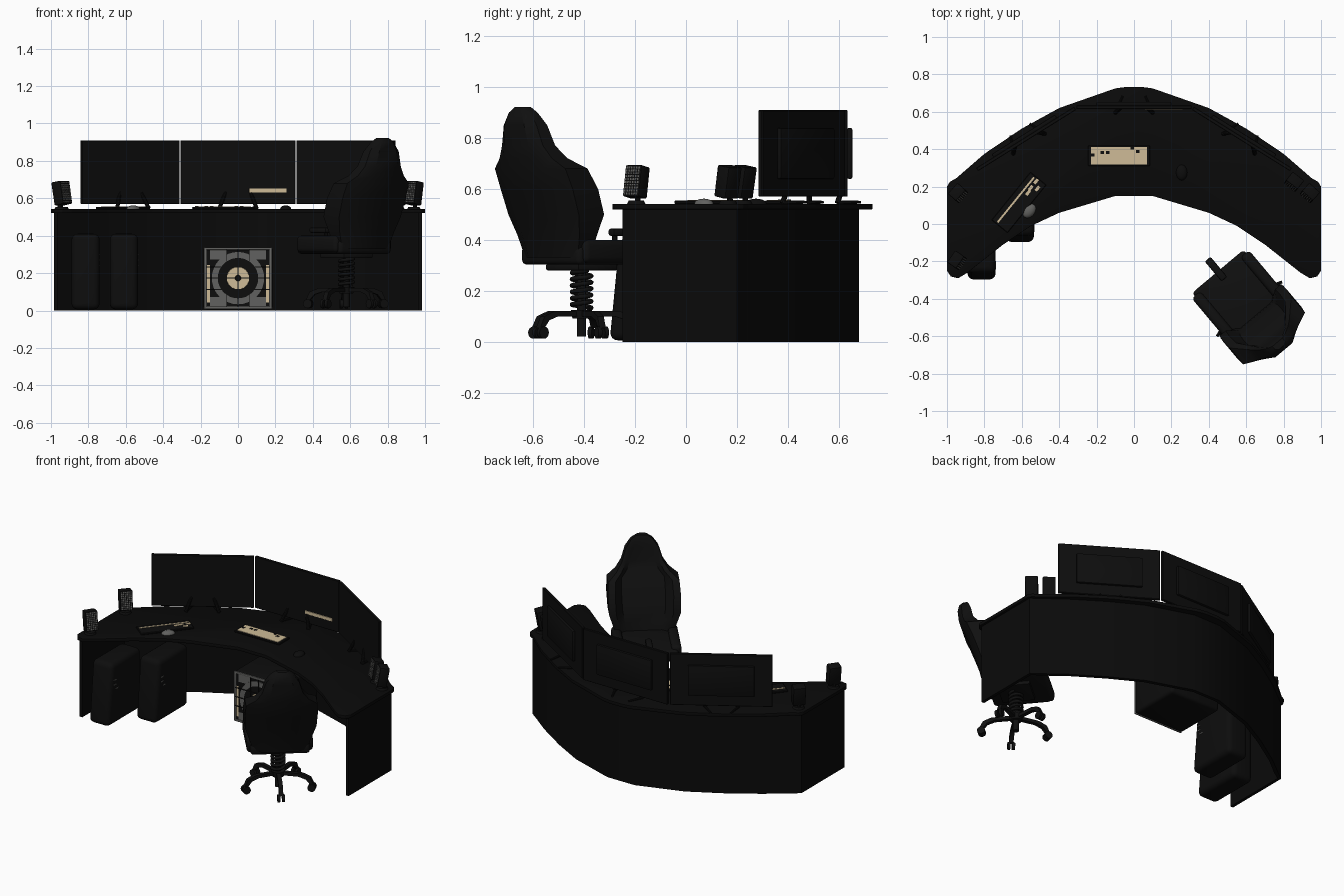
import bpy, bmesh, math
from mathutils import Matrix, Vector

if "Cube" in bpy.data.objects:
    bpy.data.objects.remove(bpy.data.objects["Cube"])

T = lambda x, y, z=0: Matrix.Translation((x, y, z))
R = lambda deg, ax: Matrix.Rotation(math.radians(deg), 4, ax)
I = Matrix.Identity(4)

def mat(name, r, g, b):
    m = bpy.data.materials.new(name)
    m.diffuse_color = (r, g, b, 1)
    m.use_nodes = True
    m.node_tree.nodes["Principled BSDF"].inputs["Base Color"].default_value = m.diffuse_color
    return m

DESK = mat("desk black", .003, .003, .003)
PLASTIC = mat("plastic black", .004, .004, .004)
CHAIR = mat("chair black", .005, .005, .005)
GREY = mat("grille grey", .12, .12, .115)
TAN = mat("pale tan", .62, .50, .31)

def make(name, bm, m, M=I, bevel=0, segs=2):
    bmesh.ops.recalc_face_normals(bm, faces=bm.faces)
    if bevel:
        bmesh.ops.bevel(bm, geom=bm.edges[:], offset=bevel, segments=segs,
                        profile=.5, affect='EDGES', clamp_overlap=True)
    me = bpy.data.meshes.new(name)
    bm.to_mesh(me)
    bm.free()
    me.materials.append(m)
    me.polygons.foreach_set("use_smooth", [True] * len(me.polygons))
    me.set_sharp_from_angle(angle=math.radians(35))
    ob = bpy.data.objects.new(name, me)
    bpy.context.collection.objects.link(ob)
    ob.matrix_world = M
    return ob

def box(name, size, loc, m, M=I, bevel=0, segs=2):
    bm = bmesh.new()
    bmesh.ops.create_cube(bm, size=1, matrix=Matrix.Translation(loc) @ Matrix.Diagonal((*size, 1)))
    return make(name, bm, m, M, bevel, segs)

def cyl(name, r1, r2, h, m, M=I, n=24):
    bm = bmesh.new()
    bmesh.ops.create_cone(bm, cap_ends=True, segments=n, radius1=r1, radius2=r2, depth=h)
    return make(name, bm, m, M)

def prism(name, pts, z0, z1, m, M=I, bevel=0):
    bm = bmesh.new()
    f = bm.faces.new([bm.verts.new((x, y, z0)) for x, y in pts])
    g = bmesh.ops.extrude_face_region(bm, geom=[f])["geom"]
    bmesh.ops.translate(bm, vec=(0, 0, z1 - z0), verts=[v for v in g if isinstance(v, bmesh.types.BMVert)])
    return make(name, bm, m, M, bevel)

def bar(name, a, b, r, m, M=I):
    a, b = Vector(a), Vector(b)
    d = b - a
    return cyl(name, r, r * .7, d.length, m,
               M @ Matrix.Translation((a + b) / 2) @ d.to_track_quat('Z', 'Y').to_matrix().to_4x4(), 10)

def ring(name, r0, r1, h, m, M, n=32):
    bm = bmesh.new()
    rows = [[bm.verts.new((r * math.cos(k * math.tau / n), r * math.sin(k * math.tau / n), z))
             for k in range(n)] for r, z in ((r0, 0), (r1, 0), (r1, h), (r0, h))]
    for i in range(4):
        for k in range(n):
            a, b = rows[i], rows[(i + 1) % 4]
            bm.faces.new((a[k], a[(k + 1) % n], b[(k + 1) % n], b[k]))
    return make(name, bm, m, M)

def mirrored(half):
    return half + [(-x, y) for x, y in reversed(half)]

# curved desk: top slab and wrap-round panel
top = mirrored([(.1, .15), (.4, .06), (.55, -.01), (.7, -.11), (.89, -.26), (.94, -.29), (.98, -.28), (1, -.25),
                (1, .2), (.985, .225), (.95, .245), (.8, .375), (.6, .51), (.4, .62), (.1, .725), (.04, .733)])
prism("desk_top", top, .52, .542, DESK, bevel=.003)
outer = [(.985, -.25), (.985, .2), (.93, .24), (.8, .34), (.6, .47), (.4, .58), (.1, .68)]
inner = [(.965, -.25), (.965, .19), (.91, .225), (.79, .32), (.59, .448), (.39, .558), (.09, .658)]
prism("desk_panel", mirrored(outer) + list(reversed(mirrored(inner))), 0, .52, DESK)

# three monitors on splayed stands
for name, x, y, a in (("left", -.577, .455, 32), ("centre", 0, .625, 0), ("right", .577, .455, -32)):
    M = T(x, y) @ R(a, 'Z')
    box(name + "_screen", (.617, .02, .34), (0, 0, .74), PLASTIC, M, .003, 1)
    box(name + "_screen_back", (.4, .02, .2), (0, .018, .74), PLASTIC, M, .006)
    for s in (-1, 1):
        bar(name + "_stand_leg", (s * .1, -.03, .545), (s * .04, .02, .7), .011, PLASTIC, M)
        bar(name + "_stand_foot", (s * .1, -.03, .548), (s * .06, .06, .548), .008, PLASTIC, M)
box("screen_panel_light", (.2, .004, .022), (.16, .614, .642), TAN, I, .001, 1)

# keyboards and mice
def keyboard(name, M, full):
    box(name + "_body", (.33, .11, .012), (0, 0, .548), PLASTIC, M, .003, 1)
    if full:
        box(name + "_deck", (.3, .092, .006), (0, 0, .554), TAN, M)
        for kx, ky in ((-.14, .005), (-.09, .018), (-.06, .018), (.07, .04), (.1, .022)):
            box(name + "_key", (.018, .016, .006), (kx, ky, .556), PLASTIC, M)
    else:
        box(name + "_edge_strip", (.31, .01, .006), (0, .022, .554), TAN, M)
        for kx, ky in ((.07, -.005), (.1, .0), (.12, -.03), (.145, .0)):
            box(name + "_key", (.03, .016, .006), (kx, ky, .554), TAN, M)
keyboard("main_keyboard", T(-.08, .365), True)
keyboard("side_keyboard", T(-.615, .115) @ R(51, 'Z'), False)

def mouse(name, x, y, a, m):
    bm = bmesh.new()
    bmesh.ops.create_uvsphere(bm, u_segments=20, v_segments=10, radius=1,
                              matrix=Matrix.Diagonal((.03, .042, .02, 1)))
    bmesh.ops.bisect_plane(bm, geom=bm.verts[:] + bm.edges[:] + bm.faces[:], plane_co=(0, 0, 0),
                           plane_no=(0, 0, -1), clear_outer=True)
    make(name, bm, m, T(x, y, .542) @ R(a, 'Z'))
mouse("main_mouse", .255, .275, 0, PLASTIC)
mouse("side_mouse", -.56, .07, -40, GREY)

# desk speakers with dotted grilles
for x, y, a in ((-.945, -.195, 55), (-.94, .165, 48), (.855, .225, -38), (.94, .165, -42)):
    M = T(x, y) @ R(a, 'Z')
    cyl("speaker_base", .036, .03, .012, PLASTIC, M @ T(0, 0, .548))
    bar("speaker_stem", (0, .01, .55), (0, .01, .6), .012, PLASTIC, M)
    S = M @ T(0, 0, .628) @ R(-10, 'X')
    box("speaker_cabinet", (.078, .06, .125), (0, 0, 0), PLASTIC, S, .006)
    bm = bmesh.new()
    for i in range(6):
        for j in range(10):
            bmesh.ops.create_cube(bm, size=1, matrix=T((i - 2.5) * .0115, -.03, (j - 4.5) * .0115)
                                  @ Matrix.Diagonal((.0075, .004, .0075, 1)))
    make("speaker_grille", bm, GREY, S)

# computer towers under the left side, front face sloping back
for x, y in ((-.815, -.3), (-.61, -.1)):
    ob = box("computer_tower", (.15, .35, .405), (x, y + .175, .208), PLASTIC, I, .032, 4)
    for v in ob.data.vertices:
        if v.co.y < y + .1:
            v.co.y += .04 * v.co.z / .41
    for dz, dy in ((.30, .07), (.27, .07), (.24, .09)):
        box("tower_vent", (.004, .025, .006), (x + .075, y + dy, dz), GREY)

# bass speaker under the centre
box("bass_cabinet", (.37, .35, .335), (0, .4, .173), PLASTIC, I, .02, 3)
F = T(0, .226, .173) @ R(90, 'X')
box("bass_front", (.355, .32, .006), (0, 0, 0), PLASTIC, F)
for s in (-1, 1):
    box("bass_rim_side", (.014, .33, .01), (s * .175, 0, .003), GREY, F, .003)
    box("bass_rim_bar", (.364, .014, .01), (0, s * .158, .003), GREY, F, .003)
    box("bass_tan_strip", (.016, .2, .006), (s * .159, -.03, .002), TAN, F)
    for t in (-1, 1):
        box("bass_corner", (.09, .05, .006), (s * .105, t * .125, .001), GREY, F)
ring("bass_outer_ring", .108, .14, .006, GREY, F @ T(0, 0, .003))
ring("bass_cone", .062, .108, .006, PLASTIC, F @ T(0, 0, .003))
cyl("bass_dome", .062, .06, .008, TAN, F @ T(0, 0, .004))
cyl("bass_cap", .02, .014, .01, PLASTIC, F @ T(0, 0, .007))
for o in (-.06, 0, .06):
    box("bass_grille_upright", (.005, .31, .004), (o, 0, .011), PLASTIC, F)
    box("bass_grille_bar", (.34, .005, .004), (0, o, .011), PLASTIC, F)

# chair, turned towards the back left (local +y is its front)
C = T(.58, -.41) @ R(40, 'Z')
box("chair_seat", (.36, .37, .075), (0, .02, .34), CHAIR, C, .02, 3)
for s in (-1, 1):
    box("chair_seat_bolster", (.06, .33, .09), (s * .17, .02, .355), CHAIR, C, .022, 3)
box("chair_front_lever", (.04, .14, .03), (0, .22, .43), CHAIR, C, .01)
bar("chair_lever_post", (0, .17, .36), (0, .17, .43), .014, CHAIR, C)
box("chair_mount", (.2, .2, .025), (0, 0, .293), CHAIR, C, .005)

# winged backrest: (height, half width, back, thickness, wing reach)
levels = [(.33, .16, -.19, .09, .01), (.42, .19, -.21, .1, .03), (.50, .215, -.235, .1, .07),
          (.60, .22, -.27, .1, .07), (.68, .215, -.30, .09, .06), (.72, .16, -.32, .085, .03),
          (.77, .125, -.335, .08, .015), (.85, .1, -.345, .075, .01), (.90, .065, -.34, .06, 0), (.922, .035, -.325, .035, 0)]
bm = bmesh.new()
rows = []
for z, w, b, t, g in levels:
    f = b + t
    side = [(w * .6, b), (w, b + t * .4), (w, f + g), (w * .8, f + g), (w * .6, f)]
    rows.append([bm.verts.new((x, y, z)) for x, y in mirrored(side)])
for a, b in zip(rows, rows[1:]):
    for k in range(len(a)):
        j = (k + 1) % len(a)
        bm.faces.new((a[k], a[j], b[j], b[k]))
bm.faces.new(rows[0])
bm.faces.new(rows[-1])
make("chair_backrest", bm, CHAIR, C)

# chair spring
cu = bpy.data.curves.new("chair_spring", 'CURVE')
cu.dimensions = '3D'
cu.bevel_depth, cu.bevel_resolution = .009, 2
sp = cu.splines.new('POLY')
N = 6 * 20
sp.points.add(N)
for k, p in enumerate(sp.points):
    a = k * math.tau / 20
    p.co = (.038 * math.cos(a), .038 * math.sin(a), .13 + .15 * k / N, 1)
cu.materials.append(CHAIR)
ob = bpy.data.objects.new("chair_spring", cu)
bpy.context.collection.objects.link(ob)
ob.matrix_world = C

# chair column, star base and castors
cyl("chair_column", .018, .018, .27, CHAIR, C @ T(0, 0, .155))
cyl("chair_hub", .036, .042, .035, CHAIR, C @ T(0, 0, .108))
leg = [(.02, .1), (.13, .1), (.175, .085), (.2, .055), (.222, .055), (.2, .1), (.15, .12), (.02, .122)]
for k in range(5):
    L = C @ R(-90 + 72 * k, 'Z')
    prism("chair_base_leg", leg, -.013, .013, CHAIR, L @ R(90, 'X'))
    for s in (-1, 1):
        cyl("chair_castor", .024, .024, .016, CHAIR, L @ T(.21, s * .014, .036) @ R(90, 'X'), 16)
